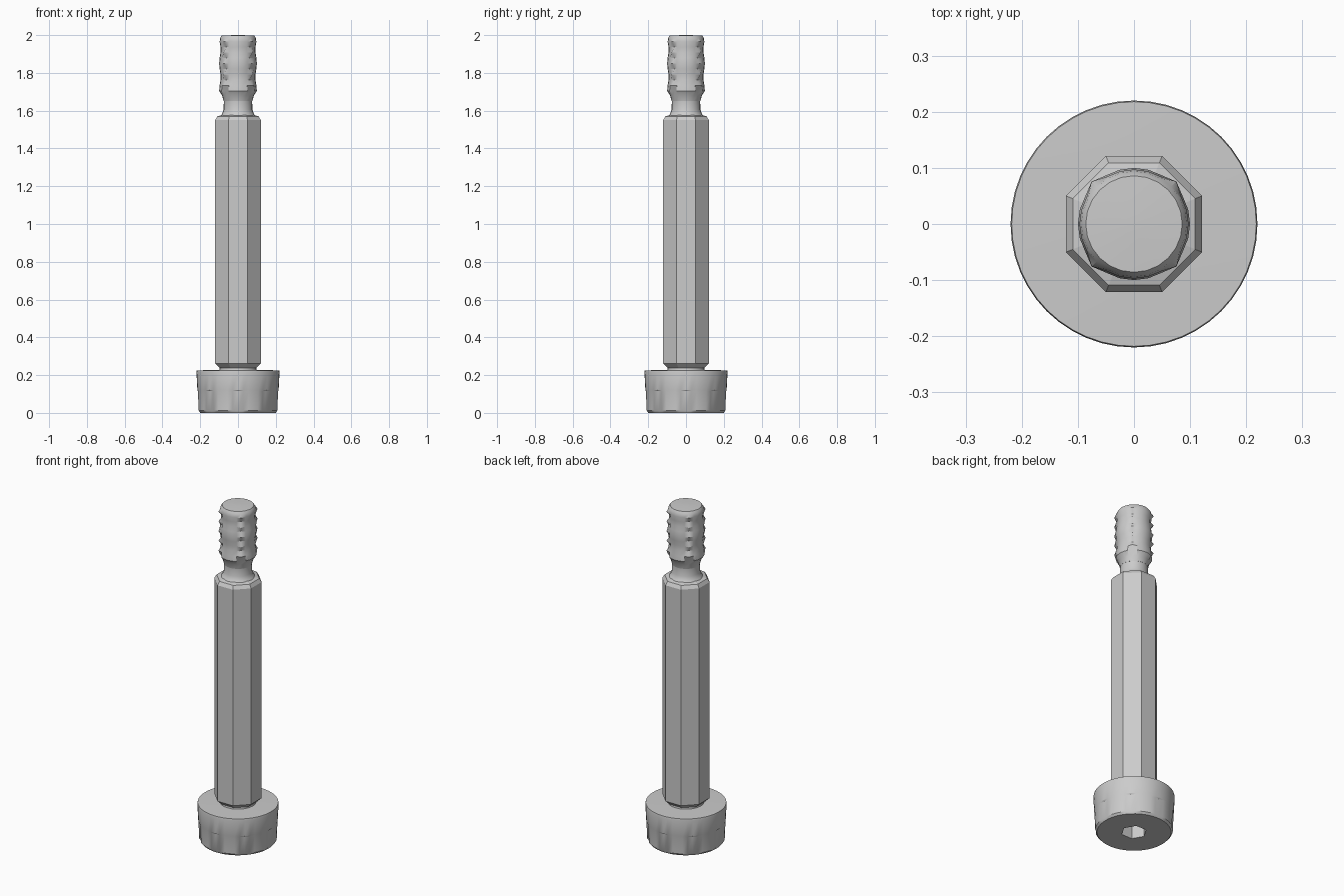
import bpy, bmesh, math

cube = bpy.data.objects.get("Cube")
if cube:
    bpy.data.objects.remove(cube, do_unlink=True)

steel = bpy.data.materials.new("grey steel")
steel.use_nodes = True
grey = (0.6, 0.6, 0.6, 1)
steel.diffuse_color = grey
steel.node_tree.nodes["Principled BSDF"].inputs["Base Color"].default_value = grey


def turned(name, sides, profile, shape=None, offset=0.0, smooth=30):
    """Turn a (radius, height) profile; shape may vary the radius by side."""
    bm = bmesh.new()
    rings = []
    for k, (r, z) in enumerate(profile):
        ring = []
        for i in range(sides):
            a = math.tau * (i + offset) / sides
            rr = shape(k, i, a, r, z) if shape else r
            ring.append(bm.verts.new((rr * math.cos(a), rr * math.sin(a), z)))
        rings.append(ring)
    for low, high in zip(rings, rings[1:]):
        for i in range(sides):
            j = (i + 1) % sides
            bm.faces.new((low[i], low[j], high[j], high[i]))
    bm.faces.new(rings[0][::-1])
    bm.faces.new(rings[-1])
    bmesh.ops.recalc_face_normals(bm, faces=bm.faces[:])
    mesh = bpy.data.meshes.new(name)
    bm.to_mesh(mesh)
    bm.free()
    mesh.materials.append(steel)
    obj = bpy.data.objects.new(name, mesh)
    bpy.context.collection.objects.link(obj)
    if smooth:
        bpy.ops.object.select_all(action="DESELECT")
        obj.select_set(True)
        bpy.context.view_layer.objects.active = obj
        bpy.ops.object.shade_smooth_by_angle(angle=math.radians(smooth))
    return obj


# Cap head: hexagonal socket underneath and shallow slits low on the rim
def head_shape(k, i, a, r, z):
    if k < 2:
        sector = math.pi / 3
        return r * math.cos(sector / 2) / math.cos(a % sector - sector / 2)
    if 3 <= k <= 4 and i % 6 == 0:
        return r - 0.006
    return r


turned("cap_head", 48,
       [(0.07, 0.12), (0.07, 0), (0.2, 0), (0.21, 0.012), (0.214, 0.115),
        (0.215, 0.12), (0.22, 0.215), (0.218, 0.225), (0.08, 0.228)], head_shape)

# Relief groove between head and shoulder
turned("head_relief", 24, [(0.1, 0.22), (0.095, 0.25)])

# Eight-sided shoulder with chamfered ends
turned("shoulder", 8,
       [(0.105, 0.238), (0.131, 0.262), (0.131, 1.55), (0.118, 1.57), (0.085, 1.578)],
       offset=0.5, smooth=0)

# Neck flaring into the shoulder
turned("neck", 24,
       [(0.1, 1.565), (0.085, 1.582), (0.076, 1.605), (0.075, 1.66), (0.079, 1.685)])

# Threaded tip: smooth body with toothed strips on the four diagonals
PITCH = 0.029
tip = [(0.076, 1.65), (0.084, 1.68)]
tip += [(0.096 + 0.004 * math.cos(k * math.pi / 2.5), 1.705 + k * PITCH) for k in range(10)]
tip += [(0.094, 1.985), (0.086, 1.997), (0.02, 2.0)]


def tip_shape(k, i, a, r, z):
    if i % 6 == 3 and 2 <= k <= 11:
        return 0.107 if k % 2 else 0.085
    return r


turned("threaded_tip", 24, tip, tip_shape)
